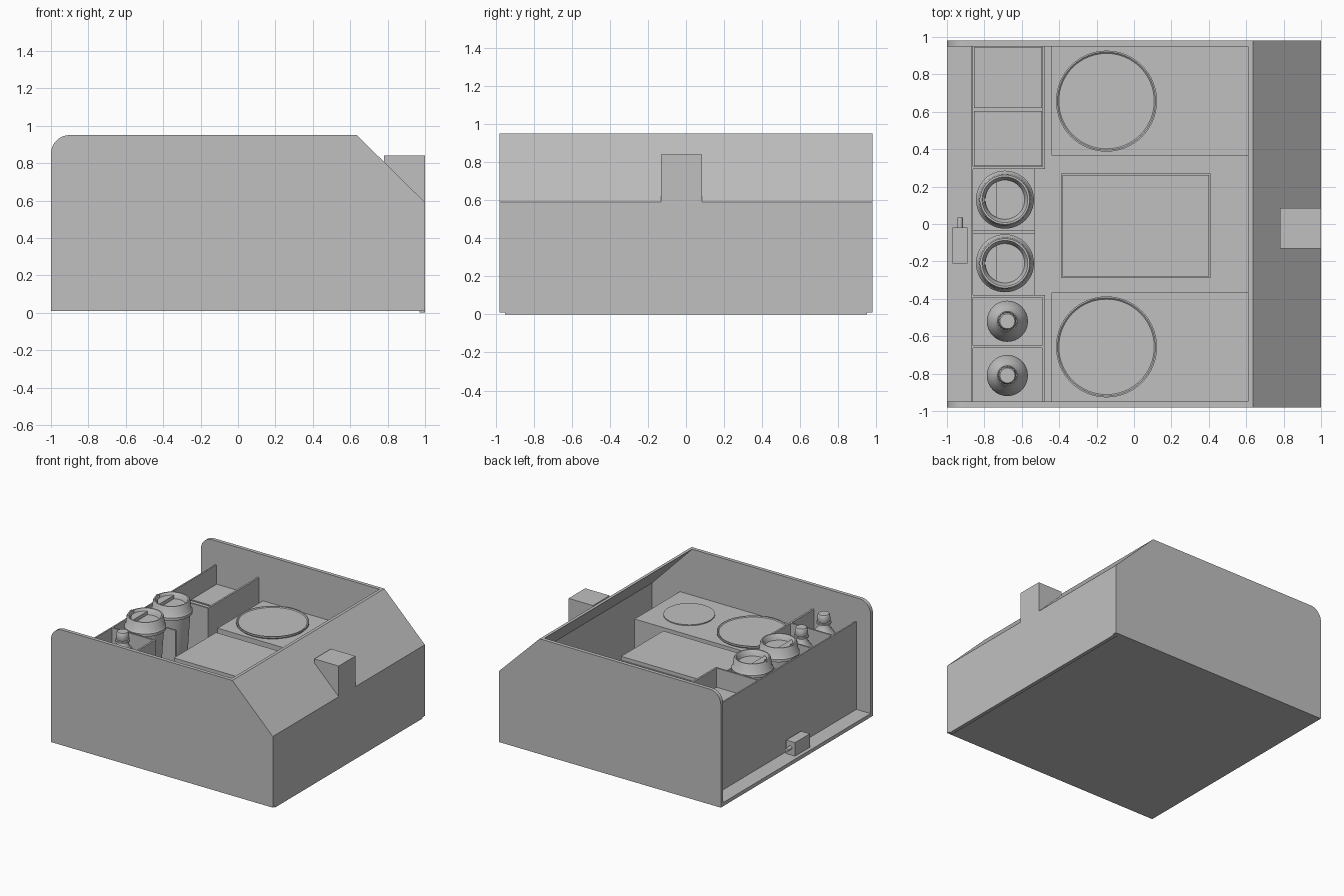
import bpy
import bmesh
from math import cos, sin, pi, radians

if "Cube" in bpy.data.objects:
    bpy.data.objects.remove(bpy.data.objects["Cube"], do_unlink=True)

GREY = (0.53, 0.53, 0.53, 1)
grey = bpy.data.materials.new("plain grey")
grey.use_nodes = True
grey.diffuse_color = GREY
grey.node_tree.nodes["Principled BSDF"].inputs["Base Color"].default_value = GREY


def finish(name, bm, smooth=False):
    bmesh.ops.recalc_face_normals(bm, faces=bm.faces[:])
    mesh = bpy.data.meshes.new(name)
    bm.to_mesh(mesh)
    bm.free()
    mesh.materials.append(grey)
    obj = bpy.data.objects.new(name, mesh)
    bpy.context.collection.objects.link(obj)
    if smooth:
        bpy.ops.object.select_all(action="DESELECT")
        obj.select_set(True)
        bpy.context.view_layer.objects.active = obj
        bpy.ops.object.shade_smooth_by_angle(angle=radians(35))
    return obj


def prism(name, points, offset):
    """Extrude a closed 3D polygon along an offset."""
    bm = bmesh.new()
    face = bm.faces.new([bm.verts.new(p) for p in points])
    grown = bmesh.ops.extrude_face_region(bm, geom=[face], use_keep_orig=True)["geom"]
    verts = [g for g in grown if isinstance(g, bmesh.types.BMVert)]
    bmesh.ops.translate(bm, verts=verts, vec=offset)
    return finish(name, bm)


def box(name, x0, x1, y0, y1, z0, z1):
    base = [(x0, y0, z0), (x1, y0, z0), (x1, y1, z0), (x0, y1, z0)]
    return prism(name, base, (0, 0, z1 - z0))


def lathe(name, profile, x, y, sides=48):
    """Revolve (radius, height) points around a vertical axis."""
    bm = bmesh.new()
    rings = []
    for r, z in profile:
        rings.append([bm.verts.new((x + r * cos(2 * pi * i / sides),
                                    y + r * sin(2 * pi * i / sides), z))
                      for i in range(sides)])
    for low, high in zip(rings, rings[1:]):
        for i in range(sides):
            j = (i + 1) % sides
            bm.faces.new((low[i], low[j], high[j], high[i]))
    bm.faces.new(rings[0])
    bm.faces.new(rings[-1])
    return finish(name, bm, True)


# Outer case: side walls with one rounded and one sloped corner
R = 0.1
side = [(-1, 0.01), (1, 0.01), (1, 0.59), (0.635, 0.95)]
side += [(-1 + R - R * sin(a), 0.95 - R + R * cos(a))
         for a in (pi / 2 * i / 10 for i in range(11))]
for name, y in (("right_side_wall", -0.98), ("left_side_wall", 0.95)):
    prism(name, [(x, y, z) for x, z in side], (0, 0.03, 0))
box("floor", -1, 0.975, -0.95, 0.95, 0.01, 0.04)
end = [(1, 0), (1, 0.59), (0.635, 0.95), (0.61, 0.95), (0.97, 0.58), (0.97, 0)]
prism("sloped_end_wall", [(x, -0.95, z) for x, z in end], (0, 1.9, 0))
grip = [(1, 0.59), (1, 0.84), (0.78, 0.84), (0.78, 0.805)]
prism("grip_block", [(x, -0.13, z) for x, z in grip], (0, 0.215, 0))

# Latch on the open end
box("latch_body", -0.97, -0.89, -0.21, -0.02, 0.04, 0.15)
pin = [(-0.93 + 0.015 * cos(i * pi / 8), -0.02, 0.1 + 0.015 * sin(i * pi / 8))
       for i in range(16)]
prism("latch_pin", pin, (0, 0.055, 0))

# Compartment rack
TOP = 0.755
box("rack_outer_panel", -0.872, -0.86, -0.95, 0.95, 0.04, TOP)
for name, y0, y1 in (("rack_inner_panel_right", -0.95, -0.38),
                     ("rack_inner_panel_left", 0.295, 0.95)):
    box(name, -0.49, -0.475, y0, y1, 0.04, TOP)
for i, (y, x1) in enumerate(((-0.657, -0.49), (-0.387, -0.475),
                             (-0.043, -0.53), (0.3, -0.475))):
    box(f"rack_divider_{i + 1}", -0.86, x1, y - 0.007, y + 0.007, 0.04,
        0.69 if x1 == -0.53 else TOP)
box("cup_shelf", -0.86, -0.53, -0.38, 0.293, 0.04, 0.1)
for i, (y0, y1) in enumerate(((0.31, 0.605), (0.62, 0.947))):
    box(f"packet_{i + 1}", -0.855, -0.492, y0, y1, 0.04, 0.6)

# Lidded cups
body = [(0.095, 0.1), (0.1, 0.11), (0.14, 0.74)]
lid = [(0.14, 0.725), (0.155, 0.73), (0.155, 0.752), (0.146, 0.762), (0.138, 0.825),
       (0.132, 0.835), (0.122, 0.835), (0.115, 0.825), (0.105, 0.79)]
for i, y in enumerate((-0.21, 0.13)):
    lathe(f"cup_body_{i + 1}", body, -0.69, y)
    lathe(f"cup_lid_{i + 1}", lid, -0.69, y)
    arc = [radians(115 + 130 * k / 16) for k in range(17)]
    prism(f"lid_step_{i + 1}",
          [(-0.69 + 0.106 * cos(a), y + 0.106 * sin(a), 0.785) for a in arc],
          (0, 0, 0.033))
    lathe(f"lid_vent_{i + 1}", [(0.016, 0.8), (0.016, 0.838), (0.009, 0.838), (0.009, 0.83)],
          -0.812, y, 16)

# Bottles with caps
bottle = [(0.1, 0.04), (0.11, 0.05), (0.11, 0.6), (0.1, 0.635), (0.075, 0.68),
          (0.045, 0.72), (0.04, 0.745), (0.055, 0.748), (0.055, 0.76), (0.04, 0.763)]
cap = [(0.046, 0.763), (0.05, 0.77), (0.046, 0.815), (0.04, 0.825)]
for i, y in enumerate((-0.81, -0.52)):
    lathe(f"bottle_{i + 1}", bottle, -0.677, y, 32)
    lathe(f"bottle_cap_{i + 1}", cap, -0.677, y, 24)

# Side shelves with a plate and a coaster each
for name, s in (("right", -1), ("left", 1)):
    y0, y1 = sorted((s * 0.365, s * 0.949))
    box(f"{name}_shelf", -0.44, 0.72, y0, y1, 0.04, 0.575)
    lathe(f"{name}_plate", [(0.255, 0.57), (0.27, 0.585), (0.27, 0.598), (0.262, 0.598),
                            (0.255, 0.592)], -0.147, s * 0.657, 64)
    lathe(f"{name}_coaster", [(0.19, 0.57), (0.19, 0.583)], 0.43, s * 0.655, 64)

# Central box with a slightly inset lid
box("centre_box", -0.39, 0.41, -0.29, 0.27, 0.04, 0.565)
box("centre_box_lid", -0.382, 0.402, -0.282, 0.262, 0.565, 0.595)
